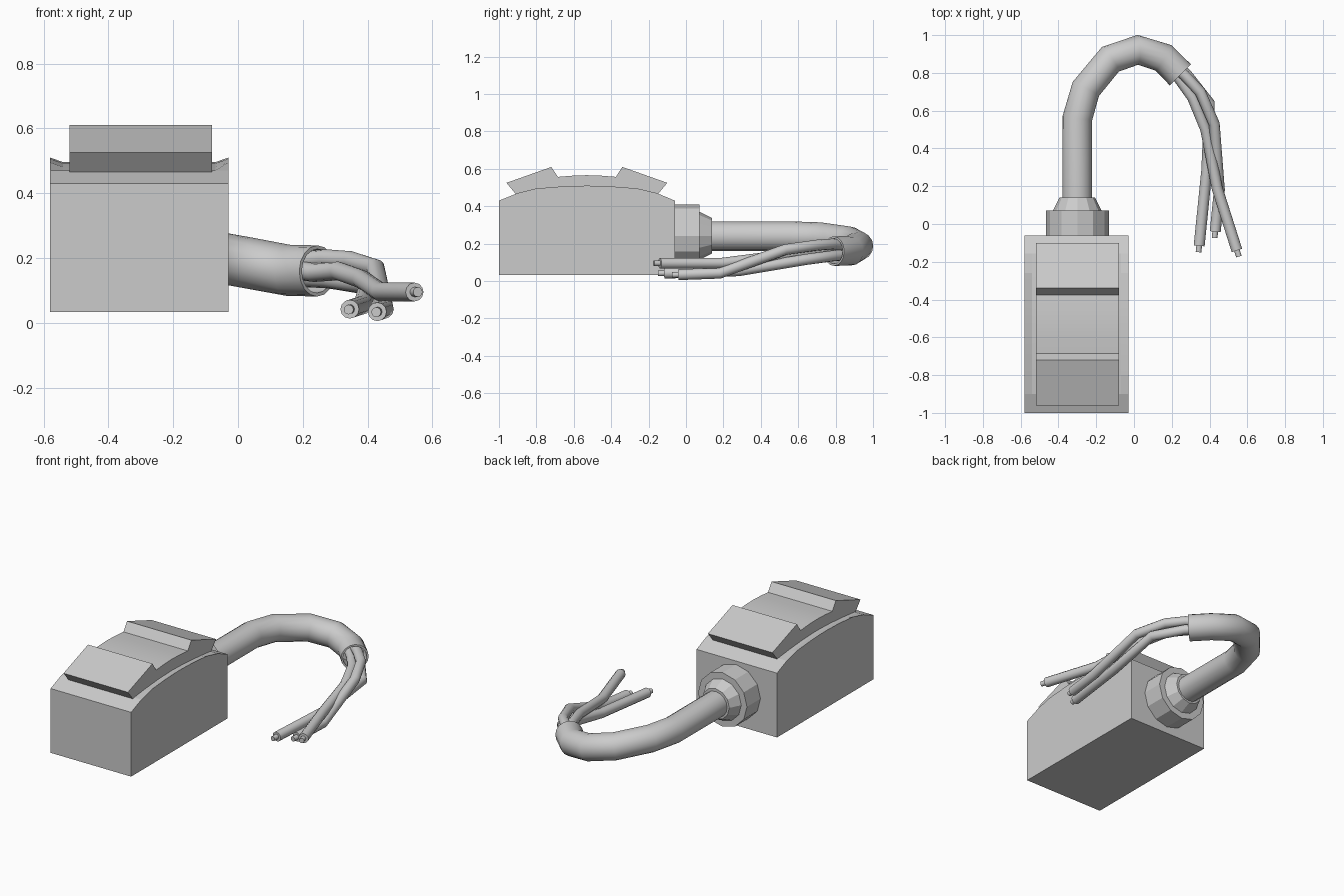
import bpy, bmesh, math
from mathutils import Vector

if "Cube" in bpy.data.objects:
    bpy.data.objects.remove(bpy.data.objects["Cube"])


def finish(name, bm, angle):
    bmesh.ops.recalc_face_normals(bm, faces=bm.faces)
    me = bpy.data.meshes.new(name)
    bm.to_mesh(me)
    bm.free()
    ob = bpy.data.objects.new(name, me)
    bpy.context.collection.objects.link(ob)
    bpy.ops.object.select_all(action='DESELECT')
    ob.select_set(True)
    bpy.context.view_layer.objects.active = ob
    bpy.ops.object.shade_smooth_by_angle(angle=math.radians(angle))
    return ob


def loft(name, sections, angle):
    """Bridge equal-length closed loops and cap both ends."""
    bm = bmesh.new()
    loops = [[bm.verts.new(p) for p in s] for s in sections]
    for a, b in zip(loops, loops[1:]):
        for i in range(len(a)):
            j = (i + 1) % len(a)
            bm.faces.new((a[i], a[j], b[j], b[i]))
    bm.faces.new(loops[0])
    bm.faces.new(loops[-1])
    return finish(name, bm, angle)


def sweep(name, path, radius, sides, end=(), angle=40):
    """Round tube along a path; end = (radius, offset) rings past the last point."""
    pts = [Vector(p) for p in path]
    dirs = [(b - a).normalized() for a, b in zip(pts, pts[1:])]
    tans = [dirs[0]] + [(a + b).normalized() for a, b in zip(dirs, dirs[1:])] + [dirs[-1]]
    rings = [(p, t, radius) for p, t in zip(pts, tans)]
    rings += [(pts[-1] + dirs[-1] * off, dirs[-1], r) for r, off in end]
    sections = []
    for p, t, r in rings:
        u = t.cross(Vector((0, 0, 1))).normalized()
        v = u.cross(t)
        sections.append([p + r * (u * math.cos(a) + v * math.sin(a))
                         for a in (2 * math.pi * k / sides for k in range(sides))])
    return loft(name, sections, angle)


# Housing with arched top and a shallow recess beside the rocker
arch = [(-1, .43), (-.9, .47), (-.8, .495), (-.66, .506), (-.53, .51),
        (-.40, .506), (-.26, .495), (-.155, .47), (-.06, .43)]


def housing_section(x, drop):
    top = [(x, y, z - (drop if -.85 < y < -.2 else 0)) for y, z in arch]
    return [(x, -1, .033)] + top + [(x, -.06, .033)]


loft("housing", [housing_section(-.58, 0), housing_section(-.54, .014),
                 housing_section(-.07, .014), housing_section(-.03, 0)], 10)

# Rocker switch
half = [(.38, .465), (.43, .525), (.19, .61), (.155, .557), (.08, .563)]
mid = -.53
profile = ([(mid - d, z) for d, z in half] + [(mid, .566)]
           + [(mid + d, z) for d, z in reversed(half)])
loft("rocker_switch", [[(x, y, z) for y, z in profile] for x in (-.52, -.08)], 12)

# Cable gland: collar and tapered nut
cx, cz = -.30, .242
sweep("gland_collar", [(cx, -.08, cz), (cx, .072, cz)], .167, 12, angle=25)
sweep("gland_taper", [(cx, .06, cz), (cx, .072, cz)], .128, 12, [(.094, .068)], 25)

# Bent cable sheath with an open end
sweep("cable_sheath", [(cx, .1, .24), (cx, .56, .24), (-.255, .715, .235),
                       (-.125, .872, .213), (.02, .922, .187),
                       (.155, .88, .162), (.245, .79, .16)],
      .079, 16, [(.068, 0), (.068, -.09)])

# Three loose wires with stripped ends
wires = {
    "wire_long": [(.16, .85, .165), (.235, .775, .155), (.31, .67, .16),
                  (.38, .50, .135), (.44, .19, .095), (.545, -.14, .095)],
    "wire_upper": [(.19, .86, .19), (.27, .785, .198), (.35, .70, .192),
                   (.425, .53, .168), (.452, .18, .042), (.43, -.04, .034)],
    "wire_lower": [(.19, .87, .14), (.28, .79, .135), (.40, .64, .115),
                   (.385, .28, .055), (.345, -.115, .042)],
}
for name, path in wires.items():
    sweep(name, path, .029, 12, [(.015, 0), (.015, .034)])
